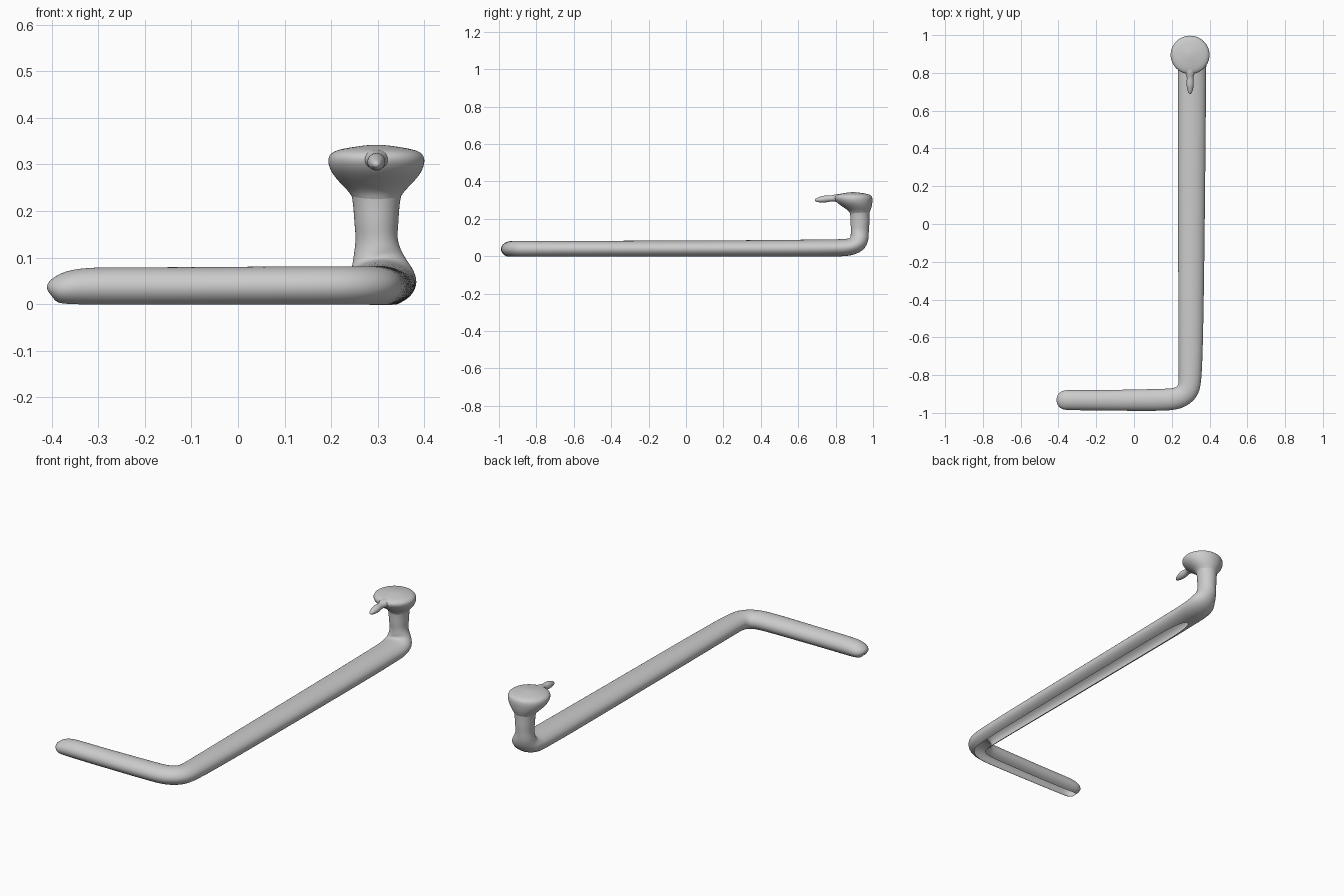
import bpy, bmesh
from math import sin, cos, radians
from mathutils import Vector

cube = bpy.data.objects.get("Cube")
if cube:
    bpy.data.objects.remove(cube)

grey = bpy.data.materials.new("plain grey")
grey.use_nodes = True
grey.diffuse_color = (0.6, 0.6, 0.6, 1)
grey.node_tree.nodes["Principled BSDF"].inputs["Base Color"].default_value = (0.6, 0.6, 0.6, 1)

SIDES = 16
SWELL = 1.025  # makes up for the rounding of the subdivision


def loft(name, keys, cap_start=True, cap_end=True):
    """Sweep oval rings: (x, y, z, half width, half height, slit angle under)."""
    bm = bmesh.new()
    centres = [Vector(k[:3]) for k in keys]
    rings = []
    for i, (x, y, z, w, h, slit) in enumerate(keys):
        before, after = max(i - 1, 0), min(i + 1, len(keys) - 1)
        # average direction of the two neighbouring stretches
        along = Vector()
        for a, b in ((before, i), (i, after)):
            if a != b:
                along += (centres[b] - centres[a]).normalized()
        along.normalize()
        side = along.cross(Vector((0, 0, 1)))
        side = side.normalized() if side.length > 0.05 else Vector((1, 0, 0))
        up = side.cross(along)
        ring = []
        for j in range(SIDES + 1):
            a = radians(-90 + slit + j * (360 - 2 * slit) / SIDES)
            ring.append(bm.verts.new(centres[i] + SWELL * (side * w * cos(a) + up * h * sin(a))))
        rings.append(ring)
    for r, s in zip(rings, rings[1:]):
        for j in range(SIDES):
            bm.faces.new((r[j], r[j + 1], s[j + 1], s[j]))
    for ring, wanted in ((rings[0], cap_start), (rings[-1], cap_end)):
        if wanted:
            tip = bm.verts.new(sum((v.co for v in ring), Vector()) / len(ring))
            for j in range(SIDES):
                bm.faces.new((ring[j], ring[j + 1], tip))
    bmesh.ops.remove_doubles(bm, verts=bm.verts, dist=0.0002)
    bmesh.ops.recalc_face_normals(bm, faces=bm.faces)
    # an open shell can come out reversed, so check a top face
    top = max(bm.faces, key=lambda f: f.calc_center_median().z + abs(f.normal.z))
    if top.normal.z < 0:
        bmesh.ops.reverse_faces(bm, faces=bm.faces)
    mesh = bpy.data.meshes.new(name)
    bm.to_mesh(mesh)
    bm.free()
    mesh.materials.append(grey)
    for p in mesh.polygons:
        p.use_smooth = True
    obj = bpy.data.objects.new(name, mesh)
    bpy.context.collection.objects.link(obj)
    sub = obj.modifiers.new("rounding", "SUBSURF")
    sub.levels = sub.render_levels = 2
    return obj


# Hollow tube: side arm, corner, long shaft, then the upright neck
loft("tube_and_neck", [
    (-0.402, -0.932, 0.020, 0.015, 0.014, 28),
    (-0.398, -0.932, 0.023, 0.036, 0.026, 28),
    (-0.375, -0.932, 0.032, 0.052, 0.036, 28),
    (-0.330, -0.932, 0.0375, 0.053, 0.0425, 28),
    (-0.200, -0.934, 0.0365, 0.053, 0.0415, 28),
    (0.130, -0.932, 0.038, 0.058, 0.043, 28),
    (0.235, -0.928, 0.038, 0.060, 0.043, 28),
    (0.292, -0.885, 0.038, 0.062, 0.043, 28),
    (0.299, -0.800, 0.038, 0.062, 0.043, 28),
    (0.302, -0.400, 0.0385, 0.067, 0.0435, 28),
    (0.304, 0.000, 0.039, 0.070, 0.044, 28),
    (0.306, 0.400, 0.040, 0.072, 0.045, 28),
    (0.307, 0.740, 0.042, 0.074, 0.047, 28),
    (0.307, 0.810, 0.044, 0.075, 0.046, 0),
    (0.308, 0.880, 0.047, 0.076, 0.047, 0),
    (0.306, 0.922, 0.068, 0.072, 0.052, 0),
    (0.298, 0.930, 0.110, 0.050, 0.054, 0),
    (0.297, 0.930, 0.160, 0.048, 0.052, 0),
    (0.297, 0.930, 0.215, 0.048, 0.050, 0),
    (0.297, 0.928, 0.260, 0.060, 0.055, 0),
], cap_end=False)

# Head: flattened disc flaring out of the neck
head_rings = [
    (0.925, 0.215, 0.046, 0.048), (0.930, 0.237, 0.054, 0.053),
    (0.919, 0.258, 0.076, 0.072), (0.903, 0.282, 0.097, 0.093),
    (0.894, 0.308, 0.106, 0.104), (0.894, 0.328, 0.098, 0.097),
    (0.895, 0.336, 0.060, 0.060), (0.895, 0.342, 0.015, 0.015),
]


def stack(name, rings):
    """Loft level ovals given as (y, z, half width, half depth)."""
    obj = loft(name, [(0.297, 0.9, z, w, d, 0) for y, z, w, d in rings])
    for v in obj.data.vertices:
        z = v.co.z
        near = min(rings, key=lambda r: abs(r[1] - z))
        v.co.y += near[0] - 0.9
    return obj


stack("head", head_rings)

# Beak: short bulging spike pointing forward
loft("beak", [
    (0.297, 0.840, 0.310, 0.040, 0.024, 0),
    (0.297, 0.795, 0.311, 0.024, 0.020, 0),
    (0.297, 0.775, 0.308, 0.015, 0.014, 0),
    (0.297, 0.745, 0.306, 0.021, 0.020, 0),
    (0.297, 0.715, 0.302, 0.016, 0.015, 0),
    (0.297, 0.695, 0.300, 0.010, 0.009, 0),
    (0.297, 0.689, 0.300, 0.004, 0.004, 0),
])
